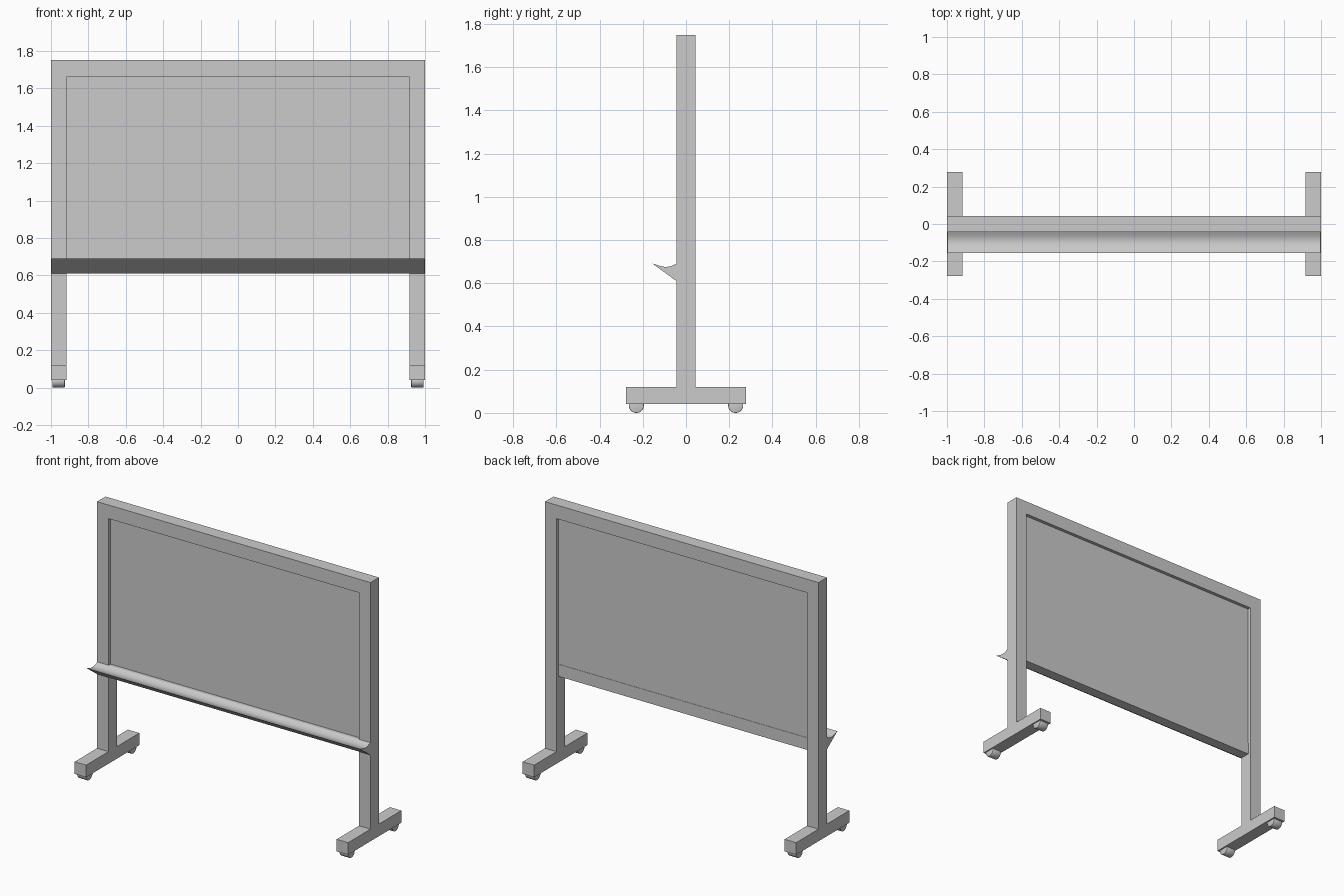
import bpy, bmesh, math
from mathutils import Matrix

if "Cube" in bpy.data.objects:
    bpy.data.objects.remove(bpy.data.objects["Cube"])


def finish(bm, name):
    bmesh.ops.recalc_face_normals(bm, faces=bm.faces)
    me = bpy.data.meshes.new(name)
    bm.to_mesh(me)
    bm.free()
    ob = bpy.data.objects.new(name, me)
    bpy.context.collection.objects.link(ob)
    return ob


def box(name, lo, hi):
    bm = bmesh.new()
    size = [b - a for a, b in zip(lo, hi)]
    mid = [(a + b) / 2 for a, b in zip(lo, hi)]
    bmesh.ops.create_cube(bm, size=1, matrix=Matrix.Translation(mid) @ Matrix.Diagonal((*size, 1)))
    return finish(bm, name)


def prism(name, points, offset):
    """Extrude a closed 3D outline along an offset."""
    bm = bmesh.new()
    face = bm.faces.new([bm.verts.new(p) for p in points])
    out = bmesh.ops.extrude_face_region(bm, geom=[face], use_keep_orig=True)
    verts = [v for v in out["geom"] if isinstance(v, bmesh.types.BMVert)]
    bmesh.ops.translate(bm, verts=verts, vec=offset)
    return finish(bm, name)


def smooth(ob):
    bpy.ops.object.select_all(action='DESELECT')
    ob.select_set(True)
    bpy.context.view_layer.objects.active = ob
    bpy.ops.object.shade_smooth_by_angle(angle=math.radians(35))


W, IN = 1.0, 0.916      # outer and inner half width of the frame
D = 0.044               # half depth of the frame

# Frame: two posts and the top bar as one upside-down U
outline = [(-W, .12), (-W, 1.75), (W, 1.75), (W, .12),
           (IN, .12), (IN, 1.66), (-IN, 1.66), (-IN, .12)]
prism("frame", [(x, -D, z) for x, z in outline], (0, 2 * D, 0))

# Writing board and its bottom rail
box("board_panel", (-IN, -.022, .69), (IN, .022, 1.66))
box("bottom_rail", (-IN, -D, .61), (IN, .024, .69))

# Tray: scooped top, slanted underside
y0, y1 = -.155, -D
tray = [(y1, .61), (y0, .691)]
for i in range(1, 12):
    t = i / 12
    tray.append((y0 + (y1 - y0) * t, .691 - .015 * math.sin(math.pi * t ** 1.2)))
tray.append((y1, .691))
smooth(prism("pen_tray", [(-W + .002, y, z) for y, z in tray], (2 * W - .004, 0, 0)))

# Feet and casters
for side, s in (("left", -1), ("right", 1)):
    xs = sorted((s * IN, s * W))
    box(f"{side}_foot", (xs[0], -.278, .04), (xs[1], .278, .12))
    for end, y in (("front", -.23), ("back", .23)):
        bm = bmesh.new()
        mat = Matrix.Translation((s * .959, y, .036)) @ Matrix.Rotation(math.pi / 2, 4, 'Y')
        bmesh.ops.create_cone(bm, cap_ends=True, segments=32, radius1=.035, radius2=.035,
                              depth=.066, matrix=mat)
        bmesh.ops.translate(bm, verts=bm.verts, vec=(0, 0, -.001))
        rims = [e for e in bm.edges if abs(e.verts[0].co.x - e.verts[1].co.x) < 1e-5]
        bmesh.ops.bevel(bm, geom=rims, offset=.003, segments=2, affect='EDGES', profile=.5)
        smooth(finish(bm, f"{side}_{end}_caster"))
